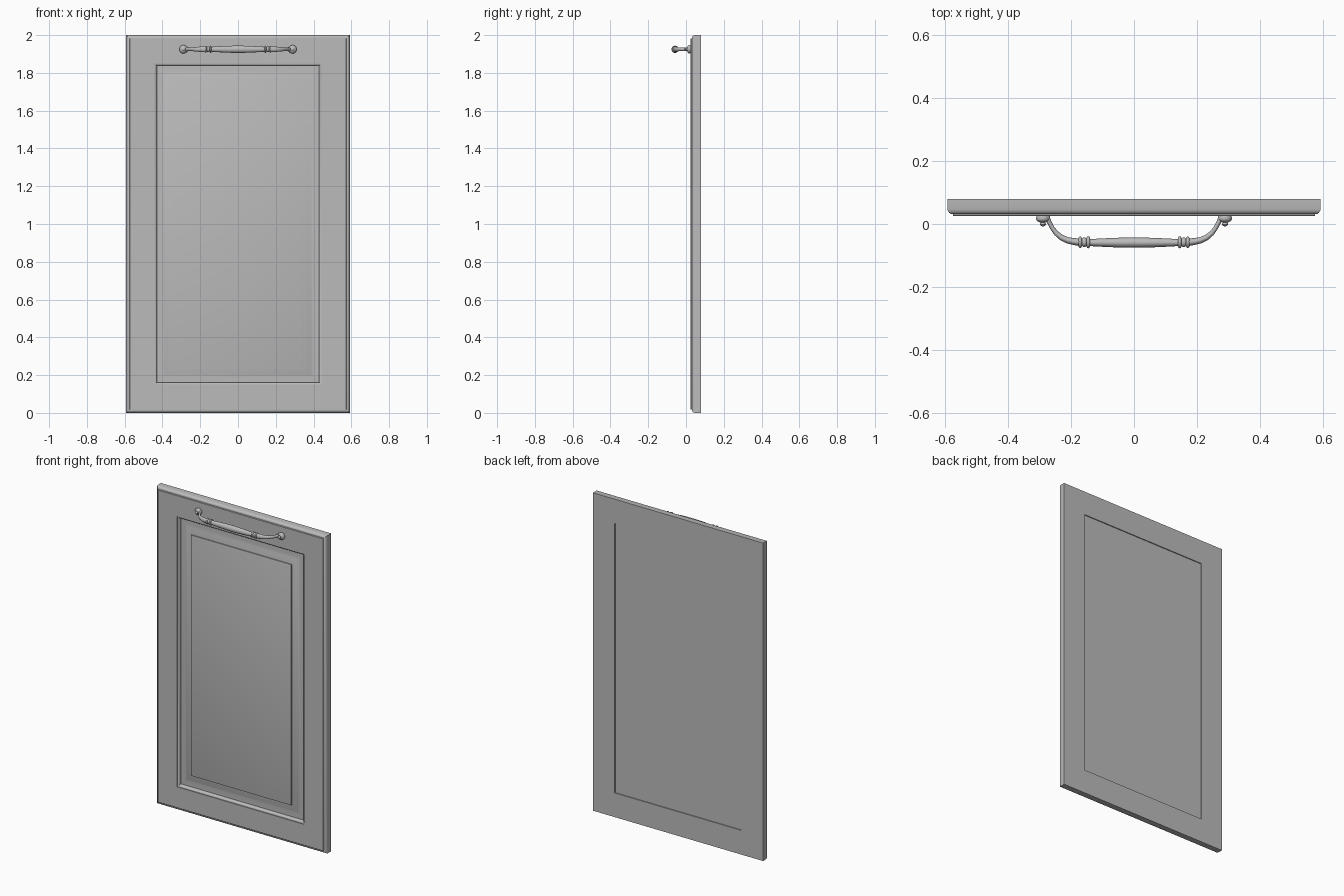
import bpy, bmesh, math
from mathutils import Vector

cube = bpy.data.objects.get("Cube")
if cube:
    bpy.data.objects.remove(cube)

W, H = 0.592, 2.0       # half width and height of the door
HZ = 1.925              # handle height

grey = bpy.data.materials.new("plain grey")
grey.use_nodes = True
colour = (0.5, 0.5, 0.5, 1)
grey.diffuse_color = colour
grey.node_tree.nodes["Principled BSDF"].inputs["Base Color"].default_value = colour


def finish(name, bm, angle=30):
    bmesh.ops.recalc_face_normals(bm, faces=bm.faces)
    mesh = bpy.data.meshes.new(name)
    bm.to_mesh(mesh)
    bm.free()
    ob = bpy.data.objects.new(name, mesh)
    bpy.context.collection.objects.link(ob)
    mesh.materials.append(grey)
    bpy.ops.object.select_all(action='DESELECT')
    ob.select_set(True)
    bpy.context.view_layer.objects.active = ob
    bpy.ops.object.shade_smooth_by_angle(angle=math.radians(angle))
    return ob


def mirror_x(ob):
    mod = ob.modifiers.new("mirror", 'MIRROR')
    mod.use_clip = False
    centre = bpy.data.objects.get("mirror_centre")
    if not centre:
        centre = bpy.data.objects.new("mirror_centre", None)
        bpy.context.collection.objects.link(centre)
        centre.hide_render = True
    mod.mirror_object = centre


def moulding(name, profile, closed):
    """Nested rectangles: each profile point is (inset from door edge, y)."""
    bm = bmesh.new()
    rings = []
    for d, y in profile:
        rings.append([bm.verts.new((x, y, z)) for x, z in
                      ((d - W, d), (W - d, d), (W - d, H - d), (d - W, H - d))])
    pairs = list(zip(rings, rings[1:]))
    if closed:
        pairs.append((rings[-1], rings[0]))
    else:
        bm.faces.new(rings[0])
        bm.faces.new(rings[-1])
    for a, b in pairs:
        for i in range(4):
            j = (i + 1) % 4
            bm.faces.new((a[i], a[j], b[j], b[i]))
    return finish(name, bm)


def sweep(name, stations, sides=24):
    """Round tube through stations of (x, y, radius in plan, radius in height)."""
    bm = bmesh.new()
    rings = []
    for i, (x, y, r, rz) in enumerate(stations):
        a, b = stations[max(i - 1, 0)], stations[min(i + 1, len(stations) - 1)]
        along = Vector((b[0] - a[0], b[1] - a[1], 0)).normalized()
        side = Vector((-along.y, along.x, 0))
        ring = []
        for k in range(sides):
            t = math.tau * k / sides
            ring.append(bm.verts.new(Vector((x, y, HZ)) + side * r * math.cos(t)
                                     + Vector((0, 0, rz * math.sin(t)))))
        rings.append(ring)
    for a, b in zip(rings, rings[1:]):
        for k in range(sides):
            j = (k + 1) % sides
            bm.faces.new((a[k], a[j], b[j], b[k]))
    bm.faces.new(rings[0])
    bm.faces.new(rings[-1])
    return finish(name, bm, 40)


# Door frame with rounded outer edge, small step and rounded inner edge
moulding("door_frame", [
    (0, 0.08), (0, 0.046), (0.002, 0.04), (0.006, 0.035), (0.011, 0.032), (0.017, 0.031),
    (0.017, 0.027), (0.019, 0.025), (0.15, 0.025), (0.15, 0.029), (0.154, 0.030),
    (0.159, 0.034), (0.162, 0.04), (0.162, 0.06), (0.152, 0.06), (0.152, 0.08)], True)

# Centre panel: groove, sloped border and raised field
moulding("centre_panel", [
    (0.151, 0.074), (0.151, 0.05), (0.192, 0.05), (0.205, 0.046), (0.22, 0.041),
    (0.243, 0.036), (0.243, 0.03), (0.246, 0.029)], False)

# Handle grip: long barrel, slightly fuller in the middle
grip = []
for i in range(17):
    x = -0.14 + 0.28 * i / 16
    r = 0.013 + 0.006 * math.cos(x / 0.14 * math.pi / 2)
    grip.append((x, -0.059, r * 0.85, r))
sweep("handle_grip", grip)

# Turned collars at the ends of the grip
collars = []
for x0, half, r in ((0.145, 0.005, 0.019), (0.158, 0.007, 0.015), (0.171, 0.005, 0.018)):
    for i in range(7):
        t = -1 + i / 3
        collars.append((x0 + half * t, -0.058, r * (0.75 + 0.25 * math.sqrt(max(0, 1 - t * t))),
                        r * (0.75 + 0.25 * math.sqrt(max(0, 1 - t * t)))))
mirror_x(sweep("handle_collars", collars))

# Curved arm from collar back to the foot
arm = [(0.17, -0.058, 0.012, 0.015), (0.19, -0.056, 0.011, 0.015),
       (0.21, -0.052, 0.010, 0.013), (0.23, -0.043, 0.009, 0.011),
       (0.247, -0.029, 0.008, 0.009), (0.259, -0.013, 0.007, 0.009),
       (0.267, 0.002, 0.007, 0.010), (0.273, 0.014, 0.008, 0.012), (0.277, 0.026, 0.010, 0.014)]
mirror_x(sweep("handle_arm", arm))

# Round foot against the door, with a small bead on its front
foot = [(0.289, y, r, r) for y, r in
        ((0.027, 0.019), (0.022, 0.021), (0.015, 0.022), (0.010, 0.019), (0.006, 0.011),
         (0.004, 0.007), (0.002, 0.009), (-0.002, 0.0095), (-0.005, 0.007), (-0.008, 0.002))]
mirror_x(sweep("handle_foot", foot))
